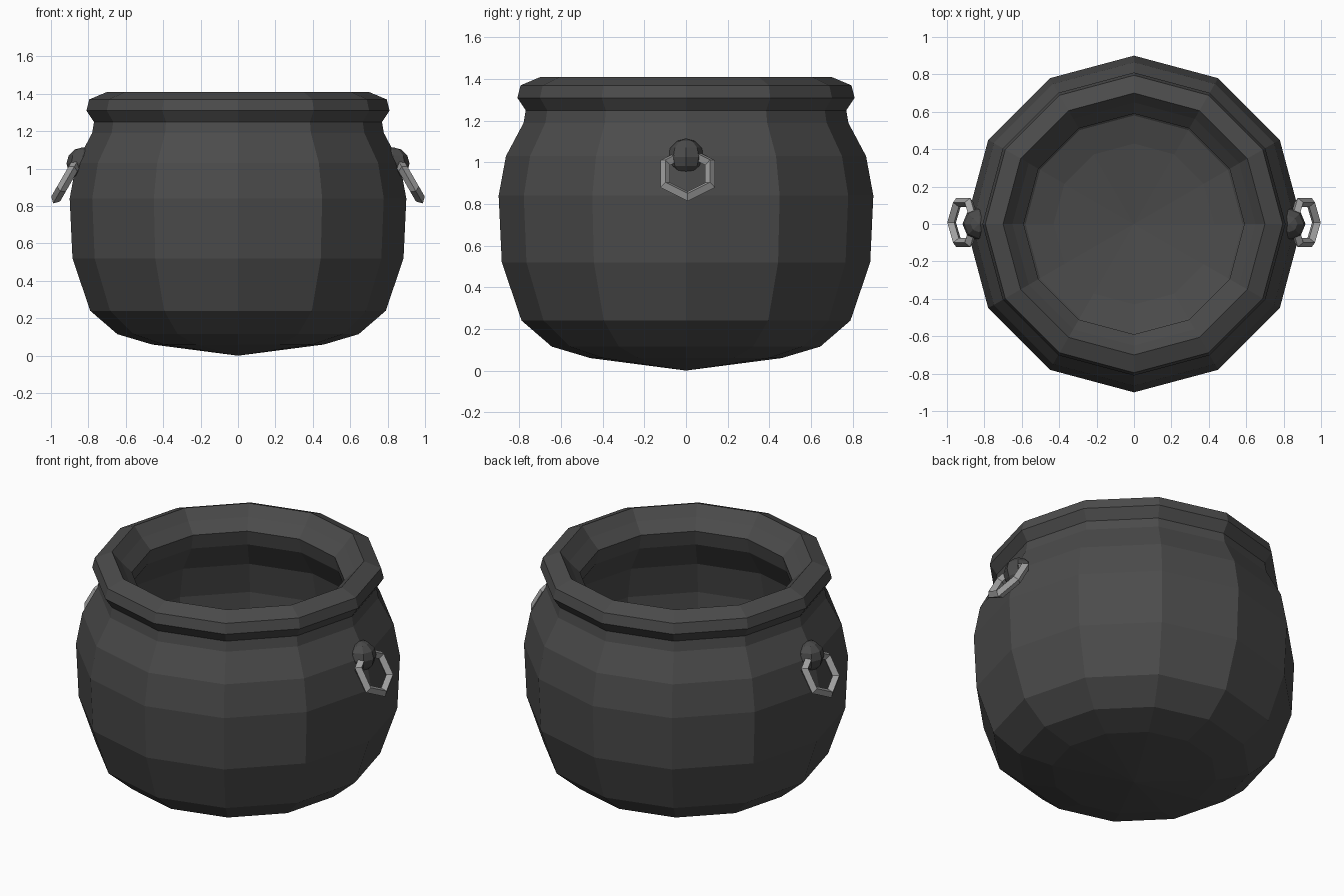
import bpy, bmesh
from math import radians, sin, cos, pi

if "Cube" in bpy.data.objects:
    bpy.data.objects.remove(bpy.data.objects["Cube"])


def material(name, v):
    m = bpy.data.materials.new(name)
    m.diffuse_color = (v, v, v, 1)
    m.use_nodes = True
    m.node_tree.nodes["Principled BSDF"].inputs["Base Color"].default_value = m.diffuse_color
    return m


iron = material("dark_iron", 0.07)
steel = material("light_steel", 0.35)


def lathe(name, profile, sides, mat):
    """Revolve (radius, z) points around z; radius 0 closes to one pole."""
    bm = bmesh.new()
    rings = []
    for r, z in profile:
        n = 1 if r == 0 else sides
        rings.append([bm.verts.new((r * cos(2 * pi * i / sides),
                                    r * sin(2 * pi * i / sides), z)) for i in range(n)])
    for a, b in zip(rings, rings[1:]):
        for i in range(sides):
            j = (i + 1) % sides
            if len(a) == 1:
                bm.faces.new((a[0], b[j], b[i]))
            elif len(b) == 1:
                bm.faces.new((a[i], a[j], b[0]))
            else:
                bm.faces.new((a[i], a[j], b[j], b[i]))
    bmesh.ops.recalc_face_normals(bm, faces=bm.faces)
    me = bpy.data.meshes.new(name)
    bm.to_mesh(me)
    bm.free()
    ob = bpy.data.objects.new(name, me)
    bpy.context.collection.objects.link(ob)
    me.materials.append(mat)
    return ob


# Pot: outer wall, rolled rim, then inner wall
outer = [(0, 0), (0.46, 0.06), (0.645, 0.115), (0.79, 0.24), (0.885, 0.52),
         (0.9, 0.84), (0.865, 1.03), (0.78, 1.19), (0.77, 1.25)]
rim = [(0.81, 1.31), (0.795, 1.37), (0.70, 1.41), (0.65, 1.35), (0.59, 1.29)]
inner = [(0.61, 1.20), (0.72, 1.03), (0.76, 0.84), (0.75, 0.54),
         (0.68, 0.32), (0.58, 0.24), (0.43, 0.2), (0, 0.15)]
lathe("cauldron_pot", outer + rim + inner, 12, iron)

# Knob and hanging hexagonal ring on each side
for side, s in (("right", 1), ("left", -1)):
    bpy.ops.mesh.primitive_uv_sphere_add(segments=8, ring_count=6, radius=0.087,
                                         location=(s * 0.83, 0, 1.027))
    knob = bpy.context.object
    knob.name = side + "_knob"
    knob.data.materials.append(iron)

    bpy.ops.mesh.primitive_torus_add(major_segments=6, minor_segments=4,
                                     major_radius=0.124, minor_radius=0.027,
                                     location=(s * 0.913, 0.008, 0.945),
                                     rotation=(0, radians(90 - s * 30), 0))
    ring = bpy.context.object
    ring.name = side + "_ring"
    ring.data.materials.append(steel)
